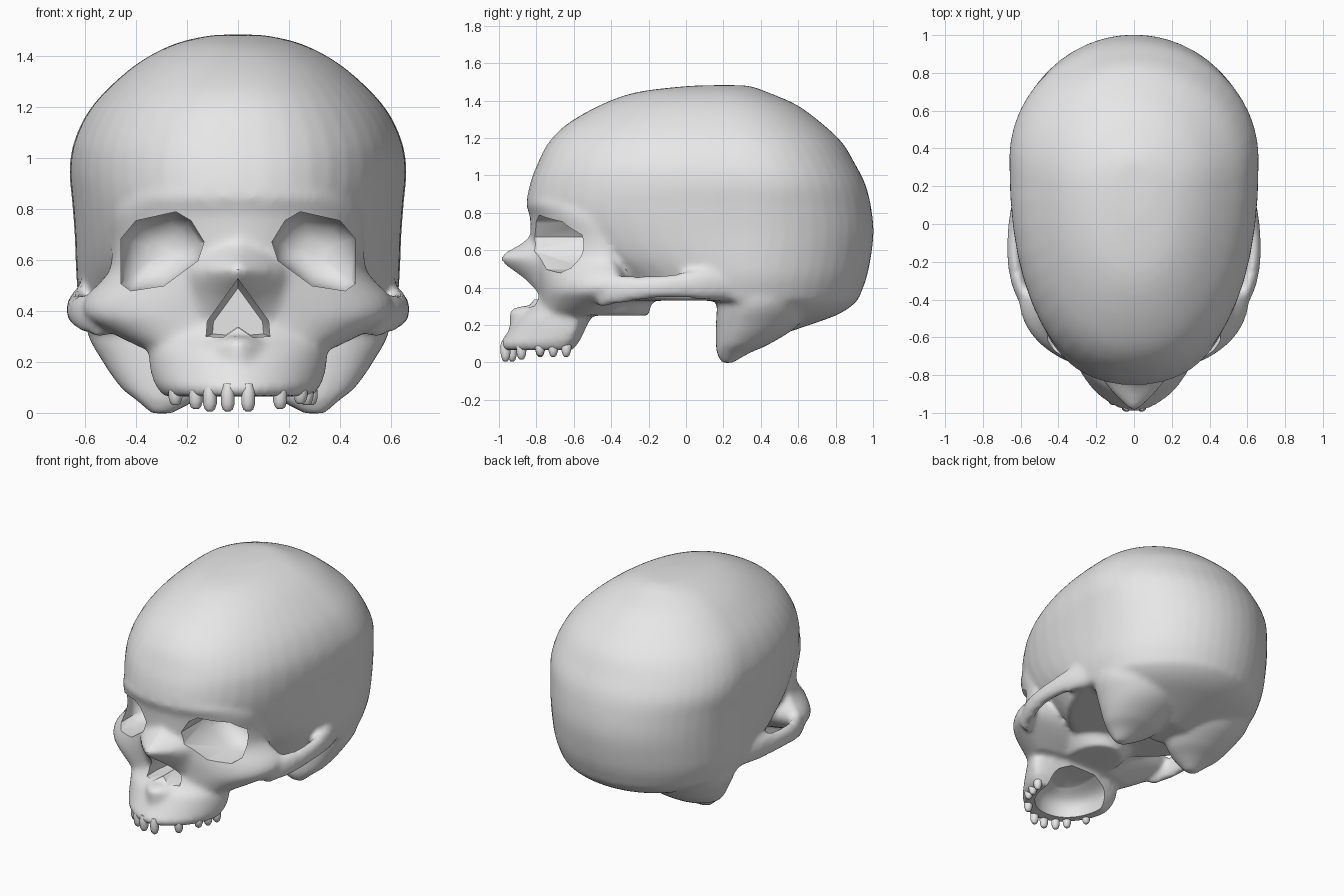
import bpy, bmesh, math
from mathutils import Vector

cube = bpy.data.objects.get("Cube")
if cube:
    bpy.data.objects.remove(cube)

bone = bpy.data.materials.new("bone_grey")
bone.use_nodes = True
bone.diffuse_color = (0.8, 0.8, 0.8, 1)
bone.node_tree.nodes["Principled BSDF"].inputs["Base Color"].default_value = (0.8, 0.8, 0.8, 1)


def power(v, e):
    return math.copysign(abs(v) ** e, v)


def ring(z, front, back, w, mid, n=2.15, cx=0.0, count=48):
    """Horizontal egg-shaped section, widest at y = mid; n squares off the front half."""
    pts = []
    for i in range(count):
        a = 2 * math.pi * i / count
        e = 2 / n if math.sin(a) < 0 else 1
        c, s = power(math.cos(a), e), power(math.sin(a), e)
        pts.append((cx + w * c, mid + s * ((back - mid) if s > 0 else (mid - front)), z))
    return pts


def blend(rings, steps=5):
    """Extra sections along a smooth spline through the given ones."""
    rows = [[Vector(p) for p in r] for r in rings]
    rows = [rows[0]] + rows + [rows[-1]]
    out = []
    for a, b, c, d in zip(rows, rows[1:], rows[2:], rows[3:]):
        for i in range(steps):
            t = i / steps
            out.append([q + t / 2 * (r - p + t * (2 * p - 5 * q + 4 * r - s + t * (3 * (q - r) + s - p)))
                        for p, q, r, s in zip(a, b, c, d)])
    return out + [rows[-1]]


def loft(bm, rings):
    """Closed solid through a list of sections."""
    rows = [[bm.verts.new(p) for p in r] for r in rings]
    k = len(rows[0])
    for a, b in zip(rows, rows[1:]):
        for i in range(k):
            bm.faces.new((a[i], a[(i + 1) % k], b[(i + 1) % k], b[i]))
    bm.faces.new(rows[0])
    bm.faces.new(rows[-1])


def make_object(name, bm):
    bmesh.ops.recalc_face_normals(bm, faces=bm.faces[:])
    mesh = bpy.data.meshes.new(name)
    bm.to_mesh(mesh)
    bm.free()
    ob = bpy.data.objects.new(name, mesh)
    bpy.context.collection.objects.link(ob)
    return ob


def activate(ob):
    bpy.ops.object.select_all(action='DESELECT')
    ob.select_set(True)
    bpy.context.view_layer.objects.active = ob


def apply(ob, kind, **settings):
    activate(ob)
    mod = ob.modifiers.new("step", kind)
    for key, value in settings.items():
        setattr(mod, key, value)
    bpy.ops.object.modifier_apply(modifier=mod.name)


def finish(ob, angle):
    ob.data.materials.clear()
    ob.data.materials.append(bone)
    for p in ob.data.polygons:
        p.material_index = 0
    activate(ob)
    bpy.ops.object.shade_smooth_by_angle(angle=math.radians(angle))


bm = bmesh.new()

# Braincase: height, front, back, half width, widest y
loft(bm, blend([ring(*r) for r in (
    (1.482, .14, .28, .05, .2), (1.475, -.02, .35, .13, .2), (1.443, -.27, .44, .255, .2),
    (1.375, -.46, .595, .385, .22), (1.275, -.635, .73, .505, .25),
    (1.175, -.735, .835, .59, .28, 2.2), (1.06, -.795, .905, .643, .32, 2.3),
    (.95, -.835, .96, .66, .35, 2.3), (.83, -.85, .99, .65, .35, 2.3),
    (.70, -.79, 1.003, .64, .35, 2.3), (.57, -.72, .99, .635, .34, 2.1),
    (.45, -.52, .965, .625, .33, 2.0), (.33, -.38, .92, .59, .32, 2.0))]))

# Occiput, sloping forward under the braincase
loft(bm, blend([ring(*r) for r in (
    (.5, .2, .95, .58, .36), (.41, .18, .945, .585, .36), (.33, .17, .915, .57, .36),
    (.26, .17, .82, .48, .36), (.2, .17, .66, .34, .34), (.13, .2, .45, .14, .32))]))

# Face, from brow to cheekbones
loft(bm, blend([ring(*r) for r in (
    (.91, -.825, -.35, .39, -.5), (.85, -.854, -.34, .45, -.48),
    (.78, -.835, -.34, .495, -.45, 1.95), (.65, -.83, -.34, .495, -.42, 1.8),
    (.55, -.825, -.32, .51, -.41, 1.85), (.45, -.805, -.28, .6, -.38, 2.0),
    (.38, -.79, -.3, .6, -.4), (.32, -.79, -.36, .51, -.46),
    (.25, -.8, -.47, .37, -.54))]))

# Upper jaw
loft(bm, blend([ring(*r, 1.75) for r in (
    (.38, -.79, -.5, .33, -.6), (.3, -.835, -.51, .34, -.6),
    (.25, -.895, -.515, .35, -.6), (.2, -.93, -.52, .35, -.6),
    (.13, -.975, -.54, .335, -.62), (.1, -.995, -.555, .32, -.64),
    (.065, -.98, -.57, .29, -.66))], 3))

# Spine below the nose
loft(bm, [ring(*r, 1.6) for r in (
    (.3, -.9, -.6, .09, -.75), (.275, -.945, -.6, .13, -.75), (.18, -.945, -.6, .16, -.75))])

# Nasal bone
loft(bm, blend([ring(*r) for r in (
    (.76, -.815, -.6, .08, -.7, 1.4), (.66, -.85, -.6, .16, -.72, 1.3),
    (.575, -.985, -.6, .21, -.74, 1.2), (.53, -.975, -.6, .22, -.74, 1.2),
    (.45, -.885, -.6, .21, -.74, 1.3), (.37, -.81, -.6, .2, -.74, 1.5))]))

# Palate support running back under the braincase
loft(bm, [ring(*r, 3) for r in (
    (.42, -.62, -.14, .3, -.4), (.33, -.62, -.18, .24, -.4), (.25, -.62, -.2, .17, -.4))])

for side in (1, -1):
    # Mastoid lobe
    loft(bm, blend([ring(z, f, b, w, m, 2.2, side * cx) for z, f, b, w, m, cx in (
        (.5, .2, .6, .28, .38, .3), (.33, .17, .66, .32, .37, .275),
        (.2, .16, .6, .265, .33, .265), (.1, .16, .45, .19, .28, .27),
        (.05, .165, .34, .12, .24, .28), (-.003, .19, .25, .04, .22, .3))]))
    # Cheek arch, running back onto the side of the braincase
    loft(bm, blend([[(side * (x + rx * math.cos(a * math.pi / 6)), y, z + rz * math.sin(a * math.pi / 6))
                     for a in range(12)] for x, y, z, rx, rz in (
        (.53, -.47, .38, .05, .09), (.598, -.34, .39, .044, .075),
        (.63, -.2, .4, .04, .062), (.63, -.05, .41, .04, .066),
        (.605, .1, .42, .045, .085), (.57, .24, .42, .04, .08))]))

skull = make_object("skull", bm)
apply(skull, 'REMESH', mode='VOXEL', voxel_size=.017)
apply(skull, 'SMOOTH', factor=.5, iterations=8)


def opening(outline, steps, side=1):
    """Tapering hole cut from the front; steps are (y, scale)."""
    cx = sum(p[0] for p in outline) / len(outline)
    cz = sum(p[1] for p in outline) / len(outline)
    cutter = bmesh.new()
    loft(cutter, [[(side * (cx + (x - cx) * s), y, cz + (z - cz) * s) for x, z in outline]
                  for y, s in steps])
    return make_object("opening_cutter", cutter)


eye = ((.133, .67), (.184, .753), (.243, .788), (.4, .753), (.459, .682),
       (.459, .506), (.42, .478), (.29, .498), (.157, .596))
nose = ((0, .525), (.12, .36), (.125, .3), (.06, .295), (0, .335),
        (-.06, .295), (-.125, .3), (-.12, .36))
eye_steps = ((-1.2, 1), (-.52, 1), (-.46, .9), (-.41, .68), (-.385, .3))
cutters = [opening(eye, eye_steps, s) for s in (1, -1)]
cutters.append(opening(nose, ((-1.2, 1), (-.7, 1), (-.6, .8))))

# Vault of the palate, open at the back
bm = bmesh.new()
loft(bm, blend([ring(*r) for r in (
    (-.1, -.89, -.25, .23, -.6), (.08, -.89, -.25, .23, -.6),
    (.17, -.86, -.25, .2, -.6), (.225, -.78, -.25, .1, -.6))]))
cutters.append(make_object("palate_cutter", bm))

for cutter in cutters:
    cutter.hide_render = True
    apply(skull, 'BOOLEAN', operation='DIFFERENCE', solver='EXACT', object=cutter)
    bpy.data.objects.remove(cutter)
finish(skull, 45)

# Remaining teeth: x, y, lowest point
for i, (x, y, low) in enumerate((
        (-.245, -.78, .03), (-.165, -.88, .015), (-.11, -.93, .006), (-.04, -.965, .006),
        (.04, -.965, .006), (.165, -.88, .015), (.245, -.78, .035),
        (.268, -.71, .03), (.285, -.64, .03))):
    bm = bmesh.new()
    loft(bm, [ring(z, y - d, y + d, w, y, 2, x, 10) for z, w, d in (
        (.115, .018, .02), (.085, .027, .03), (low + .03, .027, .026),
        (low + .008, .02, .018), (low, .01, .01))])
    finish(make_object("tooth_%d" % (i + 1), bm), 50)
